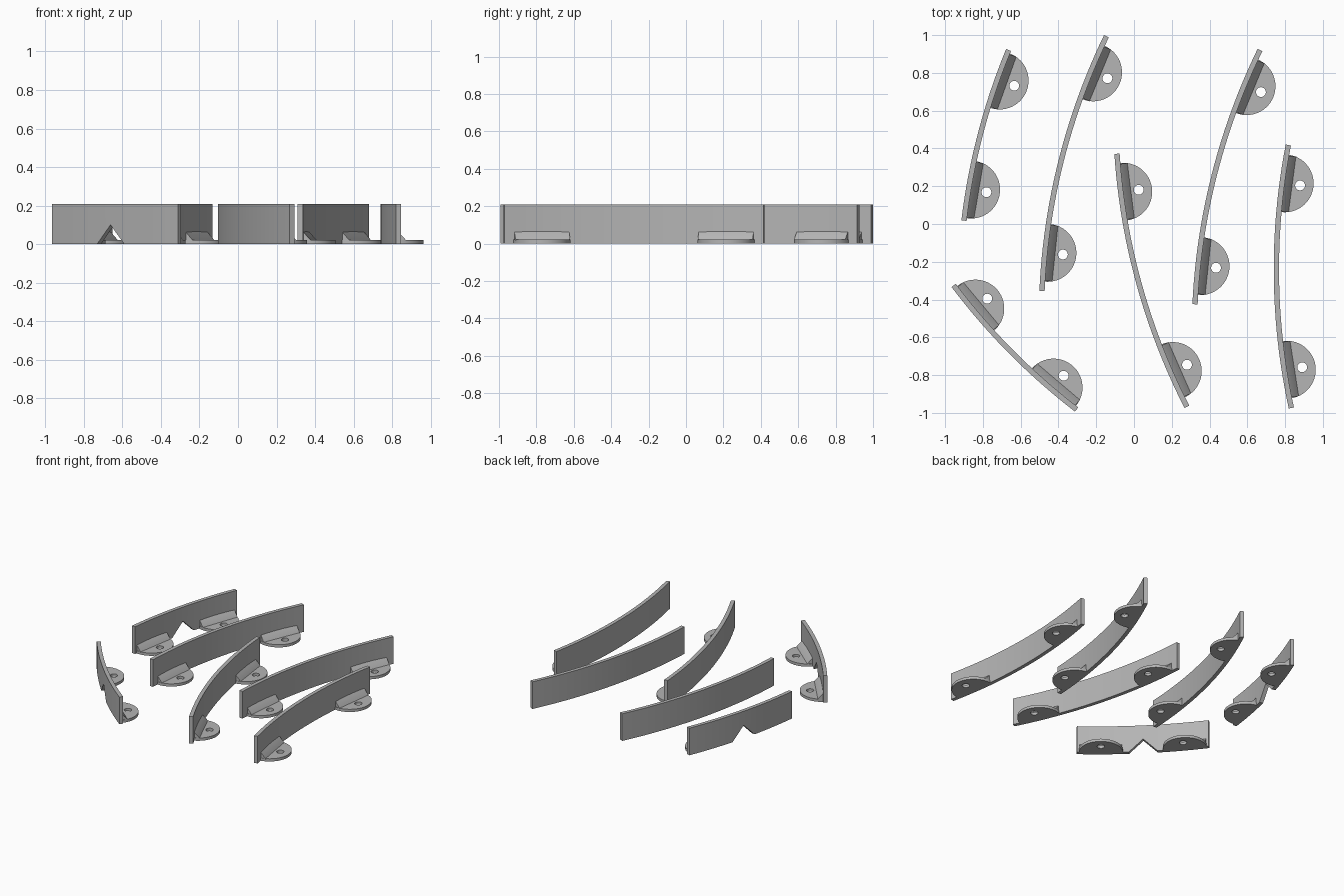
import bpy, bmesh, math
from mathutils import Vector, Matrix

if "Cube" in bpy.data.objects:
    bpy.data.objects.remove(bpy.data.objects["Cube"])

RADIUS = 3.45      # bend radius of every wall
THICK = 0.028      # wall thickness
HEIGHT = 0.208     # wall height
TAB_R = 0.153      # foot radius
TAB_H = 0.021      # foot thickness
NOTCH = 0.1        # notch height and half width

grey = bpy.data.materials.new("light_grey")
grey.diffuse_color = (0.46, 0.46, 0.46, 1)
grey.use_nodes = True
grey.node_tree.nodes["Principled BSDF"].inputs["Base Color"].default_value = grey.diffuse_color


def finish(name, bm, matrix):
    bmesh.ops.recalc_face_normals(bm, faces=bm.faces)
    mesh = bpy.data.meshes.new(name)
    bm.to_mesh(mesh)
    bm.free()
    mesh.materials.append(grey)
    obj = bpy.data.objects.new(name, mesh)
    bpy.context.collection.objects.link(obj)
    obj.matrix_world = matrix
    bpy.ops.object.select_all(action='DESELECT')
    obj.select_set(True)
    bpy.context.view_layer.objects.active = obj
    bpy.ops.object.shade_smooth_by_angle(angle=math.radians(25))


def loft(bm, rings, closed):
    """Join equal vertex rings with quads; cap the ends when not closed."""
    n = len(rings[0])
    pairs = list(zip(rings, rings[1:] + rings[:1]))
    for a, b in pairs if closed else pairs[:-1]:
        for i in range(n):
            j = (i + 1) % n
            bm.faces.new((a[i], a[j], b[j], b[i]))
    if not closed:
        bm.faces.new(rings[0])
        bm.faces.new(rings[-1])


def curved_wall(name, matrix, half, notched):
    # Upright bent strip; the notch lifts the lower edge around the middle
    steps = {round(half * (i / 12 - 1), 5) for i in range(25)}
    if notched:
        steps |= {-NOTCH, NOTCH}
    bm = bmesh.new()
    rings = []
    for s in sorted(steps):
        a = s / RADIUS
        low = max(0, NOTCH - abs(s)) if notched else 0
        ring = []
        for r, z in ((-1, low), (1, low), (1, HEIGHT), (-1, HEIGHT)):
            rad = RADIUS + r * THICK / 2
            ring.append(bm.verts.new((-rad * math.cos(a), -rad * math.sin(a), z)))
        rings.append(ring)
    loft(bm, rings, False)
    finish(name, bm, matrix)


def foot(name, matrix):
    # Half-round plate with a screw hole
    back = -0.008
    outline = [(TAB_R * math.cos(t), TAB_R * math.sin(t))
               for t in (math.pi * (i / 28 - 0.5) for i in range(29))]
    outline += [(back, TAB_R * (1 - i / 6)) for i in range(13)]
    hole = Vector((0.082, 0))
    inner = [hole + (Vector(p) - hole).normalized() * 0.026 for p in outline]
    bm = bmesh.new()
    rings = [[bm.verts.new((p[0], p[1], z)) for p in pts]
             for pts, z in ((outline, 0), (outline, TAB_H), (inner, TAB_H), (inner, 0))]
    loft(bm, rings, True)
    finish(name + "_plate", bm, matrix)

    # Sloped brace between plate and wall
    bm = bmesh.new()
    rings = [[bm.verts.new((x, y, z)) for x, z in
              ((back, TAB_H - 0.005), (0.042, TAB_H - 0.005), (0.04, TAB_H),
               (0.0, 0.065), (back, 0.065))] for y in (-0.148, 0.148)]
    loft(bm, rings, False)
    finish(name + "_brace", bm, matrix)


# Each wall: two end points, distance of the feet from the ends, notch
WALLS = [
    ("back_left", (-0.664, 0.921), (-0.90, 0.018), 0.168, True),
    ("back_middle", (-0.146, 0.994), (-0.487, -0.355), 0.204, False),
    ("back_right", (0.667, 0.921), (0.323, -0.425), 0.204, False),
    ("centre", (-0.090, 0.372), (0.280, -0.968), 0.204, False),
    ("right", (0.817, 0.418), (0.833, -0.974), 0.204, False),
    ("front_left", (-0.955, -0.325), (-0.304, -0.982), 0.168, True),
]

for label, p, q, inset, notched in WALLS:
    p, q = Vector(p), Vector(q)
    d = q - p
    half_chord = d.length / 2
    n = Vector((-d.y, d.x)).normalized()
    c = (p + q) / 2 + n * math.sqrt(RADIUS ** 2 - half_chord ** 2)
    base = Matrix.Translation((c.x, c.y, 0)) @ Matrix.Rotation(math.atan2(n.y, n.x), 4, 'Z')
    half = RADIUS * math.asin(half_chord / RADIUS)
    curved_wall(label + "_wall", base, half, notched)
    for side, word in ((-1, "rear"), (1, "front")):
        turn = Matrix.Rotation(side * (half - inset) / RADIUS, 4, 'Z')
        to_face = Matrix.Translation((-(RADIUS - THICK / 2), 0, 0))
        foot(f"{label}_{word}_foot", base @ turn @ to_face)
